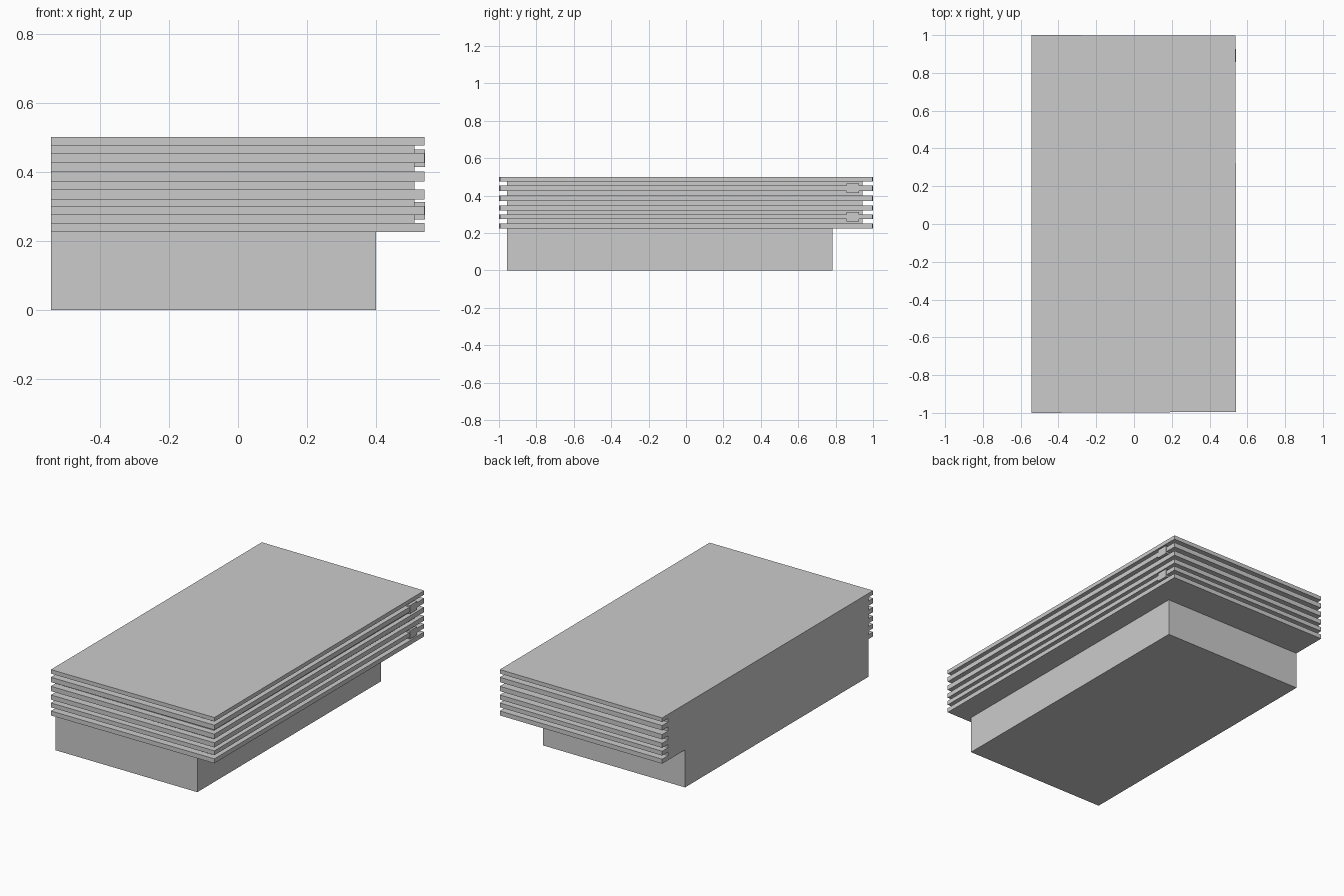
import bpy, bmesh

if "Cube" in bpy.data.objects:
    bpy.data.objects.remove(bpy.data.objects["Cube"])

def prism(name, outline, z0, z1):
    """Extrude an xy outline between two heights."""
    bm = bmesh.new()
    face = bm.faces.new([bm.verts.new((x, y, z0)) for x, y in outline])
    top = bmesh.ops.extrude_face_region(bm, geom=[face])["geom"]
    verts = [v for v in top if isinstance(v, bmesh.types.BMVert)]
    bmesh.ops.translate(bm, verts=verts, vec=(0, 0, z1 - z0))
    bmesh.ops.recalc_face_normals(bm, faces=bm.faces)
    mesh = bpy.data.meshes.new(name)
    bm.to_mesh(mesh)
    bm.free()
    obj = bpy.data.objects.new(name, mesh)
    bpy.context.collection.objects.link(obj)
    return obj

def rect(x0, x1, y0, y1):
    return [(x0, y0), (x1, y0), (x1, y1), (x0, y1)]

LEFT = -0.542
# base block
prism("base", rect(LEFT, 0.40, -0.957, 0.783), 0, 0.225)

# overhanging plates, flush on the left, with recessed spacers in the gaps
plates = [(0.225, 0.252), (0.274, 0.300), (0.320, 0.348),
          (0.371, 0.400), (0.425, 0.454), (0.476, 0.500)]
footprint = [(LEFT, -1), (0.54, -0.995), (0.538, 0.997), (LEFT, 1)]
for i, (z0, z1) in enumerate(plates):
    prism(f"plate_{i + 1}", footprint, z0, z1)
    if i + 1 < len(plates):
        prism(f"spacer_{i + 1}", rect(LEFT, 0.511, -0.957, 0.944), z1, plates[i + 1][0])

# small catches bridging two of the gaps on the right side
for name, z in (("lower_catch", 0.287), ("upper_catch", 0.439)):
    prism(name, rect(0.49, 0.541, 0.858, 0.926), z - 0.025, z + 0.025)
